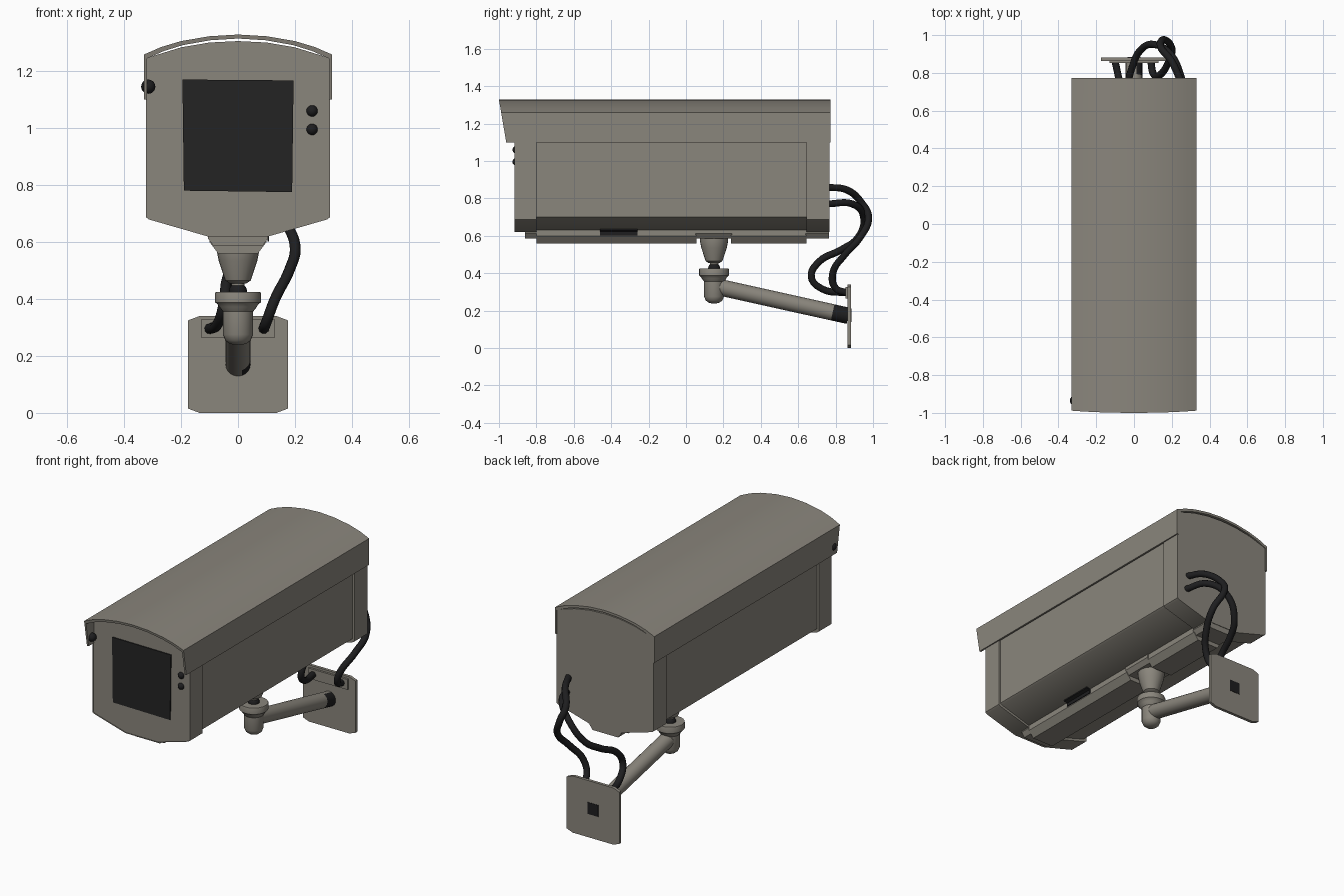
import bpy, bmesh, math
from mathutils import Vector

if "Cube" in bpy.data.objects:
    bpy.data.objects.remove(bpy.data.objects["Cube"])


def material(name, rgb):
    m = bpy.data.materials.new(name)
    m.diffuse_color = (*rgb, 1)
    m.use_nodes = True
    m.node_tree.nodes["Principled BSDF"].inputs["Base Color"].default_value = m.diffuse_color
    return m


GREY = material("warm grey metal", (0.255, 0.238, 0.203))
GLASS = material("dark glass", (0.017, 0.017, 0.017))
BLACK = material("black rubber", (0.013, 0.013, 0.014))


def finish(name, bm, mats, angle=35):
    bmesh.ops.recalc_face_normals(bm, faces=bm.faces[:])
    me = bpy.data.meshes.new(name)
    bm.to_mesh(me)
    bm.free()
    for m in mats:
        me.materials.append(m)
    ob = bpy.data.objects.new(name, me)
    bpy.context.collection.objects.link(ob)
    bpy.ops.object.select_all(action='DESELECT')
    ob.select_set(True)
    bpy.context.view_layer.objects.active = ob
    bpy.ops.object.shade_smooth_by_angle(angle=math.radians(angle))
    return ob


def mirrored(half):
    """Close a right-hand half outline (top to bottom) across x = 0."""
    return half + [(-x, z) for x, z in reversed(half) if x > 1e-6]


def extrude_bm(outline, y0, y1):
    bm = bmesh.new()
    a = [bm.verts.new((x, y0, z)) for x, z in outline]
    b = [bm.verts.new((x, y1, z)) for x, z in outline]
    n = len(a)
    front = bm.faces.new(a)
    bm.faces.new(b)
    for i in range(n):
        bm.faces.new((a[i], a[(i + 1) % n], b[(i + 1) % n], b[i]))
    return bm, front


def extrude(name, outline, y0, y1, mat=GREY):
    return finish(name, extrude_bm(outline, y0, y1)[0], [mat])


def rect(x0, x1, z0, z1):
    return [(x0, z0), (x1, z0), (x1, z1), (x0, z1)]


def lathe(name, profile, x, y, mat=GREY, seg=24):
    """Spin (radius, z) pairs about a vertical axis."""
    bm = bmesh.new()
    rings = [[bm.verts.new((x + r * math.cos(t), y + r * math.sin(t), z))
              for t in (2 * math.pi * k / seg for k in range(seg))] for r, z in profile]
    for p, q in zip(rings, rings[1:]):
        for k in range(seg):
            bm.faces.new((p[k], p[(k + 1) % seg], q[(k + 1) % seg], q[k]))
    bm.faces.new(rings[0])
    bm.faces.new(rings[-1])
    return finish(name, bm, [mat])


def ball(name, centre, r, mat):
    bm = bmesh.new()
    bmesh.ops.create_uvsphere(bm, u_segments=16, v_segments=10, radius=r)
    bmesh.ops.translate(bm, verts=bm.verts[:], vec=centre)
    return finish(name, bm, [mat], 60)


def cable(name, points, r=0.019):
    cu = bpy.data.curves.new(name, 'CURVE')
    cu.dimensions = '3D'
    cu.bevel_depth, cu.bevel_resolution, cu.resolution_u = r, 3, 6
    cu.use_fill_caps = True
    sp = cu.splines.new('BEZIER')
    sp.bezier_points.add(len(points) - 1)
    for bp, p in zip(sp.bezier_points, points):
        bp.co = p
        bp.handle_left_type = bp.handle_right_type = 'AUTO'
    cu.materials.append(BLACK)
    bpy.context.collection.objects.link(bpy.data.objects.new(name, cu))


def housing(g):
    """Housing cross-section, grown outwards by g."""
    return mirrored([(0, 1.305), (0.1, 1.30), (0.2, 1.283), (0.31 + g, 1.245),
                     (0.31 + g, 0.70 - g), (0.30 + g, 0.692 - g), (0.105, 0.632 - g)])


# Housing: middle shell and two slightly larger end caps
extrude("housing_shell", housing(0), -0.81, 0.65)
extrude("rear_cap", housing(0.013), 0.645, 0.768)
bm, front = extrude_bm(housing(0.013), -0.918, -0.80)
bmesh.ops.inset_region(bm, faces=[front], thickness=0.012, depth=0)
bmesh.ops.translate(bm, verts=front.verts[:], vec=(0, 0.008, 0))
finish("front_cap", bm, [GREY])

# Belly tabs under the caps and mounting rails between them
tab = [(0.105, 0.635), (0.105, 0.612), (0.085, 0.585), (-0.085, 0.585), (-0.105, 0.612), (-0.105, 0.635)]
rail = [(0.10, 0.635), (0.10, 0.60), (0.07, 0.56), (-0.07, 0.56), (-0.10, 0.60), (-0.10, 0.635)]
extrude("front_belly_tab", tab, -0.86, -0.80)
extrude("rear_belly_tab", tab, 0.64, 0.765)
extrude("front_rail", rail, -0.80, 0.055)
extrude("rear_rail", rail, 0.24, 0.645)
extrude("belly_channel", tab, 0.05, 0.245)
extrude("belly_slot", [(0.103, 0.602), (0.103, 0.628), (0.128, 0.636), (0.128, 0.629), (0.108, 0.622), (0.108, 0.602)],
        -0.46, -0.26, BLACK)

# Sun hood: arched shell with a slanted front edge
outer = [(0.33, 1.10), (0.33, 1.258), (0.27, 1.284), (0.2, 1.305), (0.1, 1.322), (0, 1.328)]
outer += [(-x, z) for x, z in reversed(outer[:-1])]
inner = [(x * 0.966, z - (0.014 if z > 1.2 else 0)) for x, z in reversed(outer)]
bm, front = extrude_bm(outer + inner, -1.0, 0.772)
for v in front.verts:
    v.co.y += (1.328 - v.co.z) * 0.17
finish("sun_hood", bm, [GREY])
ball("hood_bolt", (-0.315, -0.935, 1.145), 0.025, BLACK)

# Window and indicator studs on the front
extrude("window", [(-0.195, 1.17), (0.195, 1.167), (0.19, 0.775), (-0.19, 0.78)], -0.916, -0.908, GLASS)
for i, z in enumerate((1.06, 0.995)):
    ball(f"indicator_{i + 1}", (0.26, -0.908, z), 0.02, BLACK)

# Swivel joint
JY = 0.15
lathe("joint_cone", [(0.075, 0.59), (0.075, 0.57), (0.068, 0.535), (0.045, 0.465), (0.03, 0.455)], 0, JY)
lathe("joint_pin", [(0.023, 0.47), (0.023, 0.40)], 0, JY)
ball("joint_knuckle", (0, JY, 0.425), 0.032, BLACK)
lathe("joint_cup", [(0.078, 0.425), (0.08, 0.42), (0.08, 0.388), (0.07, 0.38), (0.066, 0.372), (0.053, 0.355),
                    (0.053, 0.275), (0.045, 0.255), (0.03, 0.243), (0.01, 0.238)], 0, JY)

# Sloping arm with a dark patch on its side near the wall
bm = bmesh.new()
seg, rings = 20, []
start, end = Vector((0, 0.17, 0.327)), Vector((0, 0.868, 0.172))
axis = (end - start).normalized()
up = Vector((1, 0, 0)).cross(axis)
for t in (0, 0.88, 1):
    c = start.lerp(end, t)
    rings.append([bm.verts.new(c + 0.044 * (Vector((1, 0, 0)) * math.cos(a) + up * math.sin(a)))
                  for a in (2 * math.pi * k / seg for k in range(seg))])
for j in (0, 1):
    for k in range(seg):
        f = bm.faces.new((rings[j][k], rings[j][(k + 1) % seg], rings[j + 1][(k + 1) % seg], rings[j + 1][k]))
        f.material_index = int(j == 1 and f.calc_center_median().x > 0.015)
bm.faces.new(rings[0])
bm.faces.new(rings[2])
finish("arm", bm, [GREY, BLACK])

# Wall plate with cut corners, rear opening and cable bracket
c = 0.04
extrude("wall_plate", [(-0.175, 0.015), (-0.175 + c, 0), (0.175 - c, 0), (0.175, 0.015),
                       (0.175, 0.325), (0.175 - c, 0.34), (-0.175 + c, 0.34), (-0.175, 0.325)], 0.864, 0.882)
extrude("rear_opening", rect(-0.035, 0.035, 0.14, 0.21), 0.880, 0.884, BLACK)
extrude("cable_bracket", rect(-0.13, 0.13, 0.265, 0.327), 0.852, 0.866)

# Two cables looping from the housing rear to the bracket
cable("left_cable", [(0.26, 0.75, 0.77), (0.20, 0.89, 0.77), (0.11, 0.95, 0.70), (0.03, 0.915, 0.585),
                     (-0.01, 0.83, 0.525), (-0.04, 0.71, 0.46), (-0.05, 0.67, 0.38),
                     (-0.07, 0.73, 0.315), (-0.10, 0.86, 0.295)])
cable("right_cable", [(0.25, 0.75, 0.86), (0.20, 0.86, 0.845), (0.14, 0.94, 0.775), (0.155, 0.976, 0.70),
                      (0.20, 0.93, 0.59), (0.18, 0.85, 0.50), (0.13, 0.785, 0.40),
                      (0.10, 0.80, 0.32), (0.09, 0.86, 0.295)])
